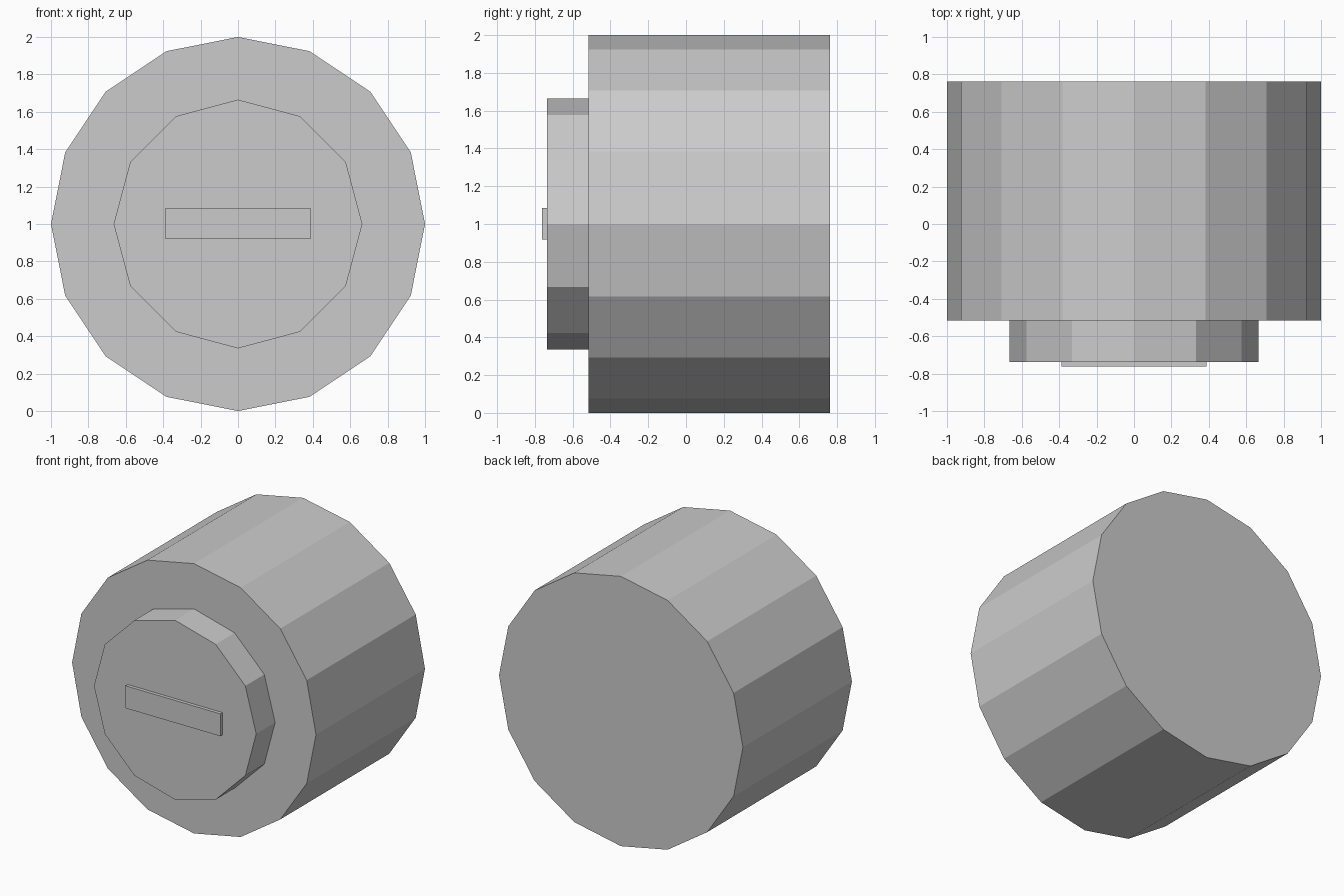
import bpy
import math

if "Cube" in bpy.data.objects:
    bpy.data.objects.remove(bpy.data.objects["Cube"])

grey = bpy.data.materials.new("plain grey")
grey.diffuse_color = (0.6, 0.6, 0.6, 1)
grey.use_nodes = True
grey.node_tree.nodes["Principled BSDF"].inputs["Base Color"].default_value = grey.diffuse_color


def disc(name, sides, radius, y_front, y_back):
    """Flat-shaded prism lying along y, with one corner pointing up."""
    bpy.ops.mesh.primitive_cylinder_add(
        vertices=sides, radius=radius, depth=y_back - y_front,
        location=(0, (y_front + y_back) / 2, 1.0),
        rotation=(math.pi / 2, 0, 0))
    finish(name)


def finish(name):
    obj = bpy.context.object
    obj.name = name
    bpy.ops.object.transform_apply(location=False, rotation=True, scale=True)
    obj.data.materials.append(grey)


# Main drum
disc("drum_body", 16, 1.0, -0.515, 0.762)

# Raised cap on the front
disc("front_cap", 12, 0.665, -0.737, -0.515)

# Thin grip bar across the cap
bpy.ops.mesh.primitive_cube_add(size=1, location=(0, -0.7495, 1.002))
bpy.context.object.scale = (0.776, 0.025, 0.166)
finish("grip_bar")
